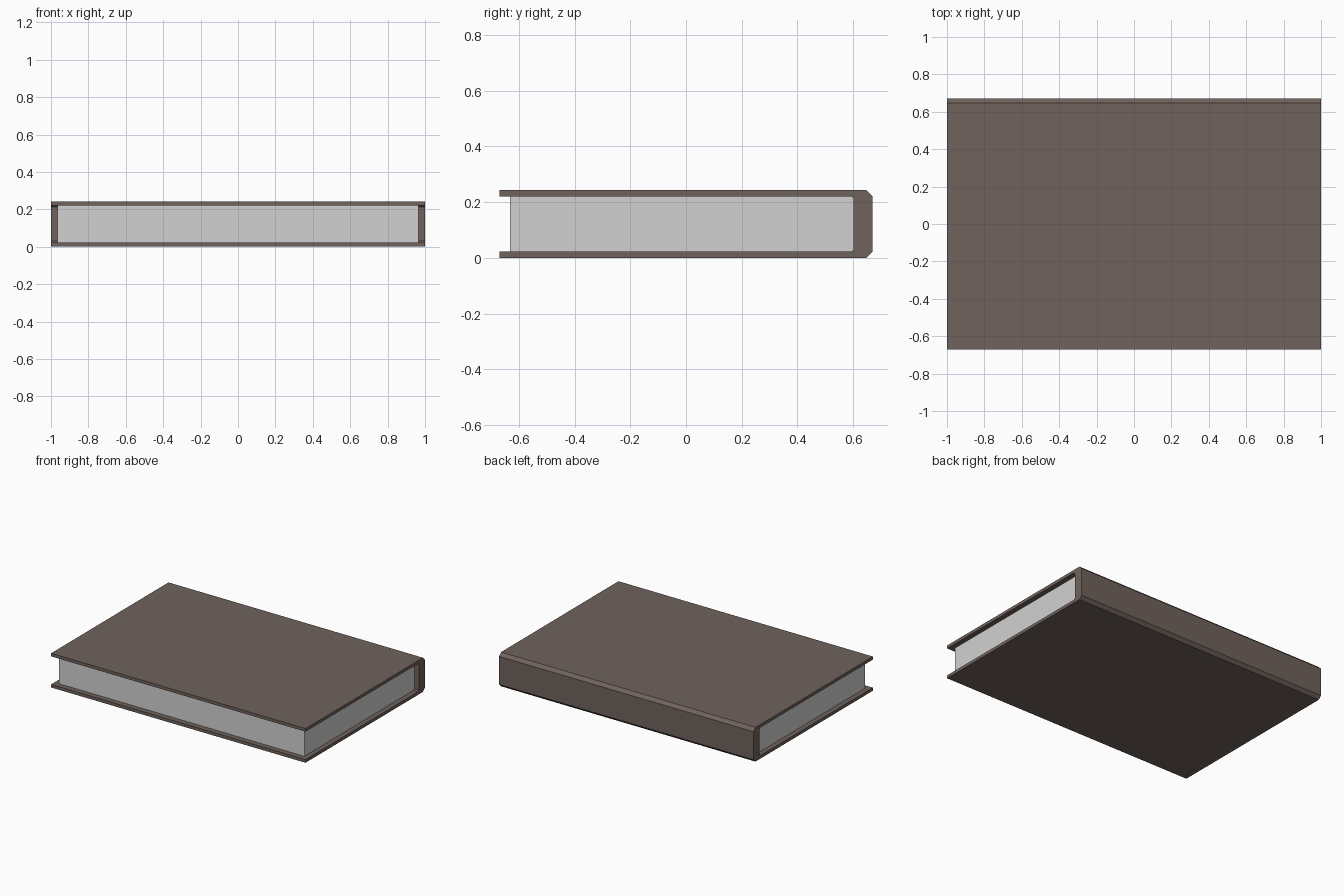
import bpy
import bmesh

if "Cube" in bpy.data.objects:
    bpy.data.objects.remove(bpy.data.objects["Cube"])


def material(name, rgb):
    m = bpy.data.materials.new(name)
    m.diffuse_color = (*rgb, 1)
    m.use_nodes = True
    m.node_tree.nodes["Principled BSDF"].inputs["Base Color"].default_value = m.diffuse_color
    return m


def extrude_profile(name, profile, half_x, mat):
    """Extrude a closed (y, z) outline along x, centred on x = 0."""
    bm = bmesh.new()
    face = bm.faces.new([bm.verts.new((-half_x, y, z)) for y, z in profile])
    ext = bmesh.ops.extrude_face_region(bm, geom=[face], use_keep_orig=True)
    verts = [g for g in ext["geom"] if isinstance(g, bmesh.types.BMVert)]
    bmesh.ops.translate(bm, verts=verts, vec=(2 * half_x, 0, 0))
    bmesh.ops.recalc_face_normals(bm, faces=bm.faces)
    mesh = bpy.data.meshes.new(name)
    bm.to_mesh(mesh)
    bm.free()
    mesh.materials.append(mat)
    obj = bpy.data.objects.new(name, mesh)
    bpy.context.collection.objects.link(obj)
    return obj


brown = material("brown cover", (0.163, 0.124, 0.108))
paper = material("pale paper", (0.64, 0.64, 0.64))

H, T, Y = 0.243, 0.022, 0.67   # book height, board thickness, half depth

# Cover: lower half of the C-shaped section, mirrored in z for the upper half
lower = [(0.602, T + 0.008), (0.594, T), (-Y, T), (-Y, 0), (Y - T, 0), (Y, T)]
upper = [(y, H - z) for y, z in reversed(lower)]
extrude_profile("cover", lower + upper, 1.0, brown)

# Page block, held between the boards and against the spine
pages = [(-0.632, T), (0.602, T), (0.602, H - T), (-0.632, H - T)]
extrude_profile("pages", pages, 0.964, paper)
